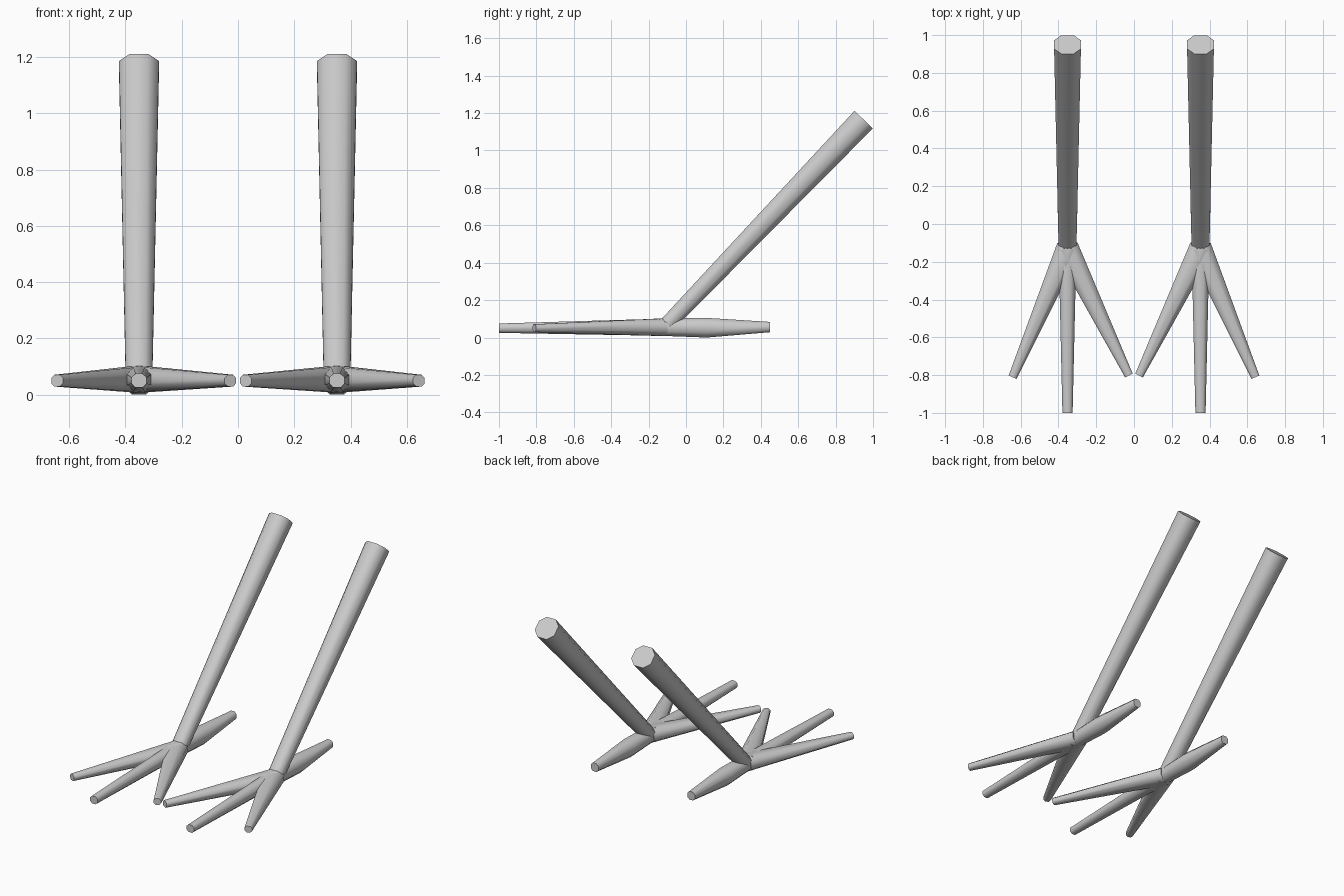
import bpy, bmesh
from mathutils import Vector

if "Cube" in bpy.data.objects:
    bpy.data.objects.remove(bpy.data.objects["Cube"])

LEG_X = 0.352


def octagon(w, h, cut=0.27):
    """Chamfered rectangle outline."""
    a, b = w / 2, h / 2
    c, d = a - w * cut, b - h * cut
    return [(a, -d), (a, d), (c, b), (-c, b), (-a, d), (-a, -d), (-c, -b), (c, -b)]


def limb(name, side, stations):
    """Loft octagons through stations (x offset, y, z, width, height)."""
    pts = [Vector((side * (LEG_X + s[0]), s[1], s[2])) for s in stations]
    axis = (pts[-1] - pts[0]).normalized()
    across = axis.cross(Vector((0, 0, 1))).normalized()
    up = across.cross(axis)
    bm = bmesh.new()
    rings = [[bm.verts.new(p + across * u + up * v) for u, v in octagon(s[3], s[4])]
             for p, s in zip(pts, stations)]
    for r0, r1 in zip(rings, rings[1:]):
        for i in range(8):
            j = (i + 1) % 8
            bm.faces.new((r0[i], r0[j], r1[j], r1[i]))
    bm.faces.new(rings[0][::-1])
    bm.faces.new(rings[-1])
    bmesh.ops.recalc_face_normals(bm, faces=bm.faces)
    mesh = bpy.data.meshes.new(name)
    bm.to_mesh(mesh)
    bm.free()
    ob = bpy.data.objects.new(name, mesh)
    bpy.context.collection.objects.link(ob)
    # smooth around the limb, crisp at the end caps
    bpy.ops.object.select_all(action='DESELECT')
    ob.select_set(True)
    bpy.context.view_layer.objects.active = ob
    bpy.ops.object.shade_smooth_by_angle(angle=1.0)


# each part: stations running outward from the ankle
PARTS = {
    "shin": [(0, -0.10, 0.07, 0.095, 0.085), (0, 0.95, 1.165, 0.142, 0.136)],
    "middle_toe": [(0, -0.12, 0.055, 0.095, 0.092), (0, -1.0, 0.05, 0.054, 0.05)],
    "outer_toe": [(-0.006, -0.125, 0.055, 0.13, 0.094), (0.291, -0.811, 0.05, 0.045, 0.042)],
    "inner_toe": [(0.006, -0.125, 0.055, 0.13, 0.094), (-0.325, -0.802, 0.05, 0.045, 0.042)],
    "back_toe": [(0, -0.13, 0.055, 0.09, 0.092), (0, 0.11, 0.0525, 0.107, 0.105),
                 (0, 0.45, 0.056, 0.055, 0.055)],
}

for label, side in (("left", -1), ("right", 1)):
    for part, stations in PARTS.items():
        limb(f"{label}_{part}", side, stations)
